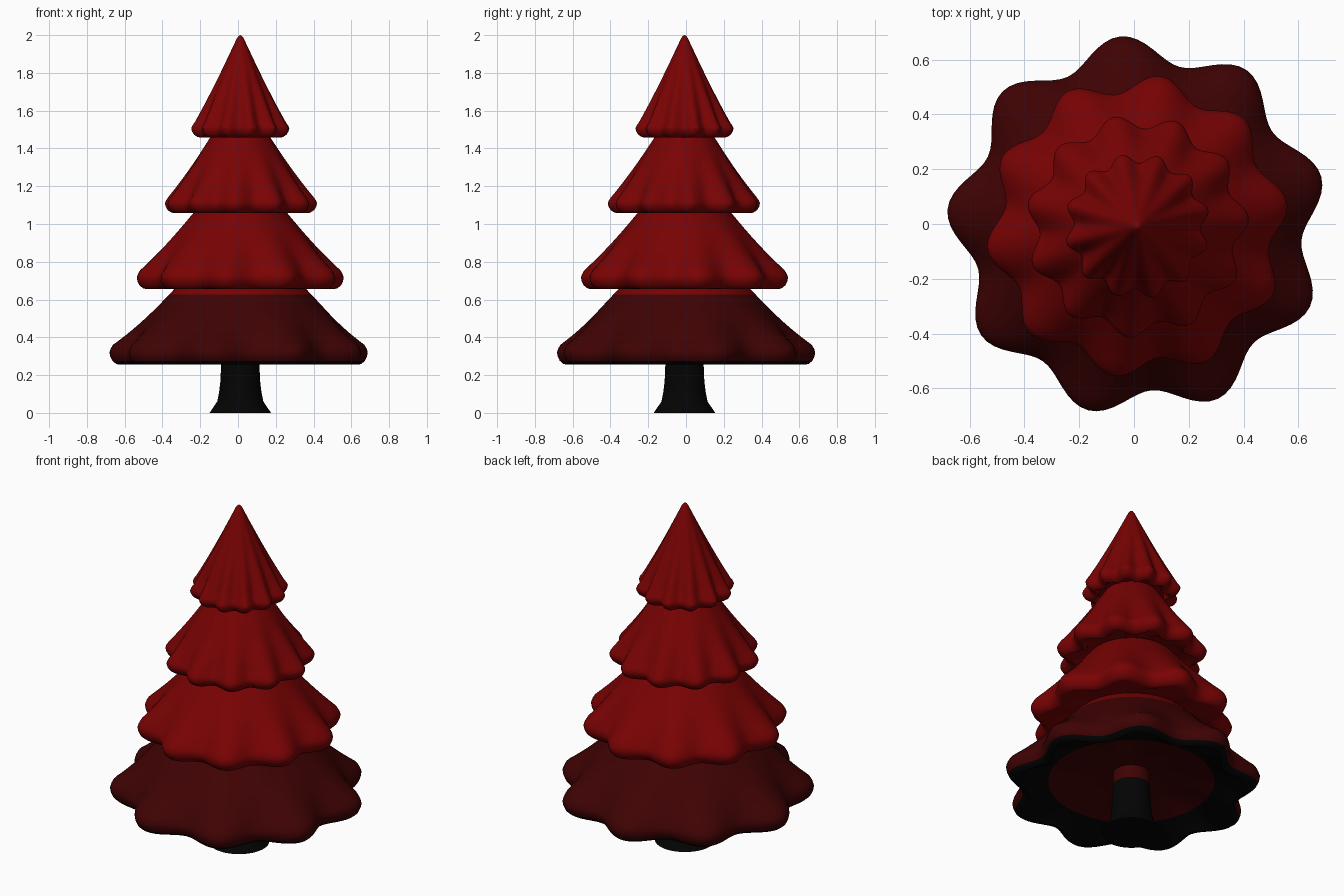
import bpy, bmesh
from math import cos, sin, tau, radians

cube = bpy.data.objects.get("Cube")
if cube:
    bpy.data.objects.remove(cube)

CX, CY = 0.012, -0.008   # trunk axis


def material(name, colour):
    m = bpy.data.materials.new(name)
    m.use_nodes = True
    m.diffuse_color = (*colour, 1)
    m.node_tree.nodes["Principled BSDF"].inputs["Base Color"].default_value = (*colour, 1)
    return m


RED = material("red", (0.19, 0.0007, 0.001))
MAROON = material("maroon", (0.05, 0.0007, 0.001))
BLACK = material("black", (0.001, 0.001, 0.001))


def turned(name, profile, mats, bands, lobes=0, wave=0.0, phase=0.0, steps=144):
    """Revolve (radius, z, wave weight) points; bands holds a material index per segment."""
    bm = bmesh.new()
    rings = []
    for r, z, w in profile:
        if r == 0:
            rings.append([bm.verts.new((CX, CY, z))] * steps)
            continue
        ring = []
        for i in range(steps):
            a = tau * i / steps
            rr = r + w * wave * cos(lobes * (a - radians(phase)))
            ring.append(bm.verts.new((CX + rr * cos(a), CY + rr * sin(a), z)))
        rings.append(ring)
    for k, (lo, hi) in enumerate(zip(rings, rings[1:])):
        for i in range(steps):
            j = (i + 1) % steps
            corners = list(dict.fromkeys((lo[i], lo[j], hi[j], hi[i])))
            bm.faces.new(corners).material_index = bands[k]
    bmesh.ops.recalc_face_normals(bm, faces=bm.faces)
    mesh = bpy.data.meshes.new(name)
    bm.to_mesh(mesh)
    bm.free()
    for m in mats:
        mesh.materials.append(m)
    ob = bpy.data.objects.new(name, mesh)
    bpy.context.collection.objects.link(ob)
    bpy.ops.object.select_all(action="DESELECT")
    ob.select_set(True)
    bpy.context.view_layer.objects.active = ob
    bpy.ops.object.shade_smooth_by_angle(angle=radians(35))


def rim(radius, z, height):
    """Rounded skirt edge, from its underside to the start of the slope."""
    return [(radius - inset, z + height * rise, 1) for inset, rise in
            ((0.055, 0), (0.035, 0.04), (0.015, 0.2), (0.004, 0.42),
             (0, 0.62), (0.006, 0.8), (0.018, 1))]


def slope(start, end, n=10):
    """Straight cone side whose waves fade out towards the top."""
    points = []
    for k in range(1, n + 1):
        t = k / n
        points.append((start[0] + (end[0] - start[0]) * t,
                       start[1] + (end[1] - start[1]) * t, (1 - t) ** 2.5))
    return points


# Trunk with flared foot; its top is hidden in the skirt
turned("trunk", [(0, 0, 0), (0.163, 0, 0), (0.122, 0.06, 0), (0.112, 0.11, 0),
                 (0.105, 0.17, 0), (0.1, 0.29, 0), (0.1, 0.42, 0), (0, 0.42, 0)],
       [BLACK, MAROON], [0, 0, 0, 0, 0, 1, 1], steps=48)

# Lowest skirt: hollow below, dark lower lip, red collar at the top
edge = rim(0.648, 0.255, 0.105)
side = slope(edge[-1], (0.375, 0.628))
profile = [(0, 0.37, 0), (0.1, 0.365, 0), (0.447, 0.32, 0)] + edge + side
profile += [(0.34, 0.665, 0), (0.2, 0.8, 0), (0, 0.8, 0)]
bands = [0, 0, 1, 1, 1] + [0] * (len(profile) - 9) + [2, 2, 2]
turned("bottom_skirt", profile, [MAROON, BLACK, RED], bands, 9, 0.047, 15)

# Upper skirts: rim radius, base height, rim height, slope end, lobes, wave depth, phase
uppers = {
    "lower_middle_skirt": (0.52, 0.655, 0.1, (0.23, 1.08), 10, 0.034, 9),
    "upper_middle_skirt": (0.382, 1.057, 0.085, (0.145, 1.48), 11, 0.026, 4),
    "top_skirt": (0.248, 1.457, 0.08, (0.018, 1.983), 12, 0.018, 13),
}
for name, (radius, z, height, end, lobes, wave, phase) in uppers.items():
    edge = rim(radius, z, height)
    profile = [(0, z + 0.03, 0), (radius * 0.7, z + 0.03, 0)] + edge + slope(edge[-1], end)
    if name == "top_skirt":
        profile += [(0.009, 1.996, 0), (0, 2.0, 0)]   # rounded tip
    else:
        profile += [(0, end[1], 0)]
    turned(name, profile, [RED], [0] * len(profile), lobes, wave, phase)
